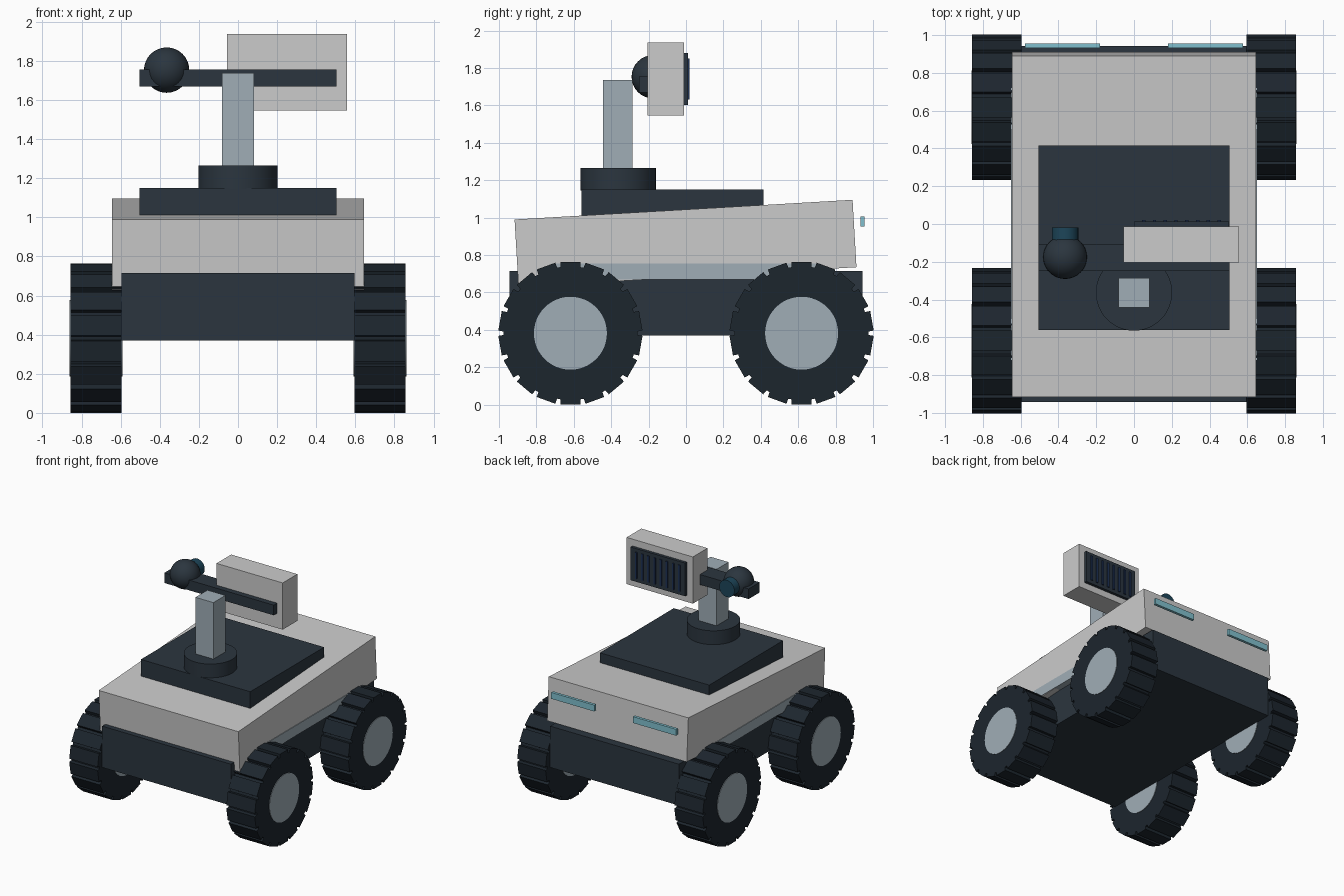
import bpy, math
from mathutils import Matrix

if "Cube" in bpy.data.objects:
    bpy.data.objects.remove(bpy.data.objects["Cube"])


def mat(name, r, g, b):
    m = bpy.data.materials.new(name)
    m.diffuse_color = (r, g, b, 1)
    m.use_nodes = True
    m.node_tree.nodes["Principled BSDF"].inputs["Base Color"].default_value = m.diffuse_color
    return m


DARK = mat("dark_metal", 0.024, 0.036, 0.049)
RUBBER = mat("rubber", 0.012, 0.019, 0.027)
SHELL = mat("pale_shell", 0.56, 0.59, 0.57)
STEEL = mat("steel", 0.35, 0.42, 0.47)
LAMP = mat("lamp", 0.22, 0.53, 0.62)
GLASS = mat("lens_blue", 0.012, 0.06, 0.10)
SLAT = mat("slat_blue", 0.012, 0.03, 0.09)


def finish(name, material, smooth=False):
    ob = bpy.context.object
    ob.name = name
    ob.data.materials.append(material)
    if smooth:
        bpy.ops.object.shade_smooth_by_angle(angle=math.radians(35))
    return ob


def box(name, lo, hi, material):
    centre = [(a + b) / 2 for a, b in zip(lo, hi)]
    bpy.ops.mesh.primitive_cube_add(size=1, location=centre)
    ob = finish(name, material)
    ob.data.transform(Matrix.Diagonal([b - a for a, b in zip(lo, hi)] + [1]))
    return ob


def cyl(name, centre, radius, depth, axis, material, sides=48):
    rot = {"x": (0, math.pi / 2, 0), "y": (math.pi / 2, 0, 0), "z": (0, 0, 0)}[axis]
    bpy.ops.mesh.primitive_cylinder_add(vertices=sides, radius=radius, depth=depth,
                                        location=centre, rotation=rot)
    return finish(name, material, True)


# Chassis, side rails and tilted upper shell
box("chassis", (-0.595, -0.943, 0.37), (0.595, 0.943, 0.715), DARK)
box("side_rails", (-0.65, -0.72, 0.67), (0.65, 0.72, 0.755), STEEL)
shell = box("upper_shell", (-0.645, -0.9075, 0.682), (0.645, 0.9025, 1.043), SHELL)
shell.rotation_euler.x = math.radians(3.33)

# Deck plate, turret and mast
box("deck_plate", (-0.505, -0.56, 1.0), (0.505, 0.415, 1.15), DARK)
cyl("turret_base", (0, -0.363, 1.205), 0.202, 0.12, "z", DARK)
box("mast", (-0.083, -0.443, 1.26), (0.083, -0.285, 1.737), STEEL)
box("cross_bar", (-0.505, -0.25, 1.67), (0.505, -0.105, 1.755), DARK)

# Sensor box with slatted grille
box("sensor_box", (-0.055, -0.205, 1.547), (0.557, -0.012, 1.937), SHELL)
box("grille_plate", (0.0, -0.03, 1.603), (0.503, 0.012, 1.88), DARK)
for i in range(8):
    x = 0.251 + (i - 3.5) * 0.057
    box("grille_slat", (x - 0.009, 0.0, 1.632), (x + 0.009, 0.02, 1.852), SLAT)

# Round camera and lens
bpy.ops.mesh.primitive_uv_sphere_add(segments=32, ring_count=16, radius=0.116,
                                     location=(-0.365, -0.175, 1.753))
finish("camera_ball", DARK, True)
cyl("camera_lens", (-0.365, -0.06, 1.753), 0.07, 0.085, "y", GLASS, 32)

# Lamps and wheels, repeated on both sides
R, TREADS = 0.382, 18
for sx in (-1, 1):
    box("lamp", (sx * 0.378 - 0.199, 0.932, 0.953), (sx * 0.378 + 0.199, 0.955, 1.006), LAMP)
    for wy in (-0.618, 0.618):
        cx = sx * 0.726
        cyl("tyre", (cx, wy, R), 0.358, 0.262, "x", RUBBER, 48)
        cyl("wheel_hub", (cx, wy, R), 0.195, 0.27, "x", STEEL, 48)
        for k in range(TREADS):
            a = 2 * math.pi * k / TREADS
            rad = 0.357
            tread = box("tyre_tread", (-0.131, -0.053, -0.025), (0.131, 0.053, 0.025), RUBBER)
            tread.location = (cx, wy + rad * math.sin(a), R + rad * math.cos(a))
            tread.rotation_euler.x = -a
